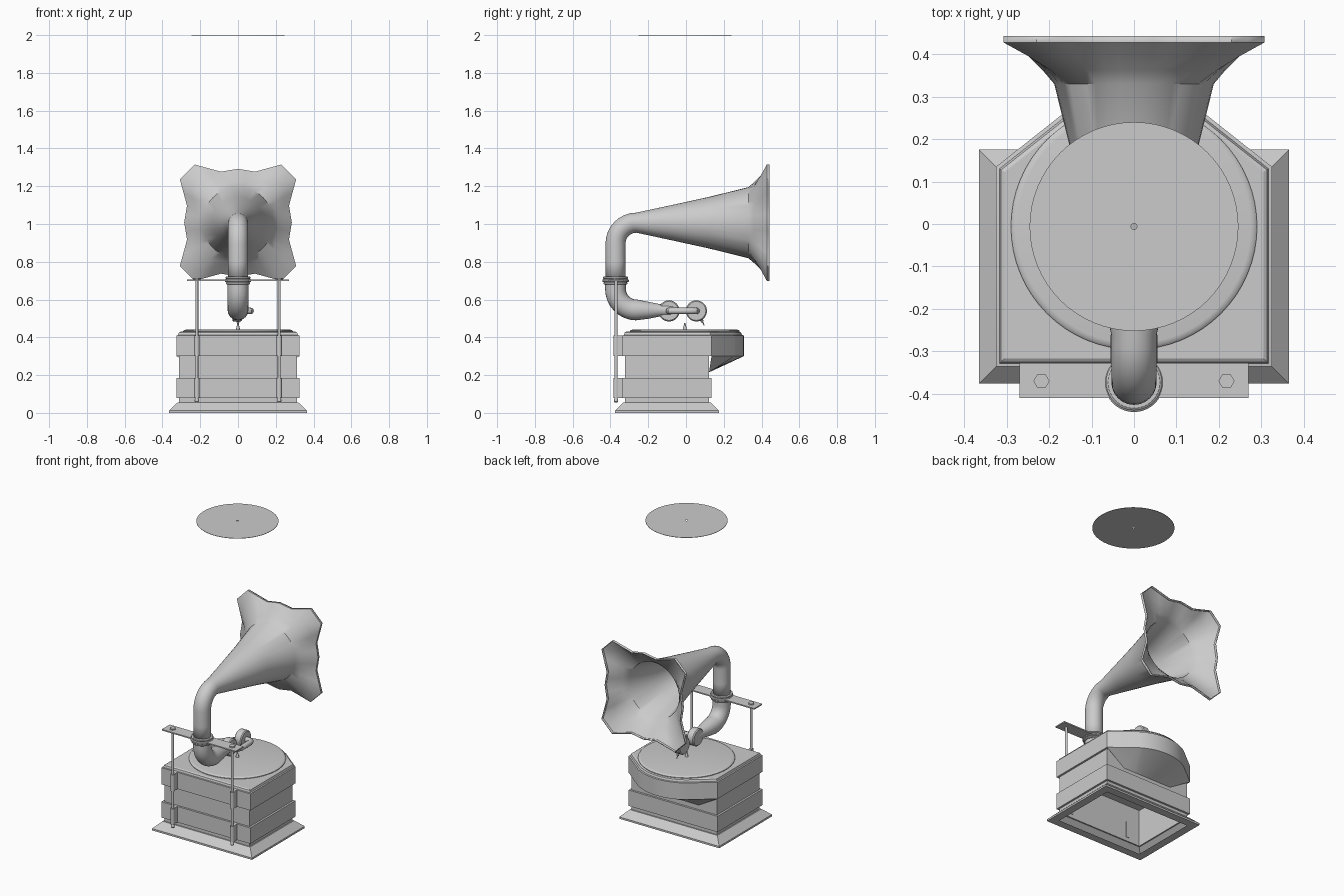
import bpy, bmesh
from math import sin, cos, pi, atan2, hypot, radians
from mathutils import Vector as V

if "Cube" in bpy.data.objects:
    bpy.data.objects.remove(bpy.data.objects["Cube"])


def loft(name, rings, closed=True, cap0=False, cap1=False, smooth=35):
    """Skin a list of equal-length rings (counter-clockwise about the path)."""
    bm = bmesh.new()
    rows = [[bm.verts.new(p) for p in r] for r in rings]
    n = len(rows[0])
    for a, b in zip(rows, rows[1:]):
        for j in range(n if closed else n - 1):
            k = (j + 1) % n
            bm.faces.new((a[j], a[k], b[k], b[j]))
    if cap0:
        bm.faces.new(rows[0][::-1])
    if cap1:
        bm.faces.new(rows[-1])
    me = bpy.data.meshes.new(name)
    bm.to_mesh(me)
    bm.free()
    ob = bpy.data.objects.new(name, me)
    bpy.context.collection.objects.link(ob)
    if smooth:
        me.shade_smooth()
        me.set_sharp_from_angle(angle=radians(smooth))
    return ob


def sweep_rings(path, radii, axis, angles):
    pts, X, out = [V(p) for p in path], V(axis), []
    for i, p in enumerate(pts):
        t = (pts[min(i + 1, len(pts) - 1)] - pts[max(i - 1, 0)]).normalized()
        n = t.cross(X)
        out.append([p + radii[i] * (cos(a) * X + sin(a) * n) for a in angles])
    return out


def circle(n):
    return [2 * pi * i / n for i in range(n)]


def tube(name, path, radii, axis=(1, 0, 0), n=24):
    if not isinstance(radii, (list, tuple)):
        radii = [radii] * len(path)
    return loft(name, sweep_rings(path, radii, axis, circle(n)), True, True, True)


def lathe(name, prof, c=(0, 0), n=48, smooth=35):
    """Revolve (radius, z) pairs about a vertical axis."""
    rings = [[(c[0] + r * cos(a), c[1] + r * sin(a), z) for a in circle(n)] for r, z in prof]
    return loft(name, rings, True, True, True, smooth)


def box(name, x0, x1, y0, y1, z0, z1):
    return loft(name, [[(x0, y0, z), (x1, y0, z), (x1, y1, z), (x0, y1, z)]
                       for z in (z0, z1)], True, True, True, 0)


def rect(d, z):
    x, y0, y1 = .312 + d, -.323 - d, .122 + d
    return [(-x, y0, z), (x, y0, z), (x, y1, z), (-x, y1, z)]


# cabinet: plinth, open-bottomed body and lower band
loft("plinth", [rect(0, 0), rect(.053, 0), rect(.053, .012), rect(.008, .055), rect(0, .055)], smooth=0)
loft("cabinet_body", [rect(0, z) for z in (.055, .30)], smooth=0)
loft("lower_band", [rect(0, .08), rect(.013, .08), rect(.013, .185), rect(0, .185)], smooth=0)

# top section with rounded bulge towards the horn mouth
a0 = atan2(.272, .175)
arc = [(.32 * cos(a0 + (pi - 2 * a0) * i / 12), -.014 + .32 * sin(a0 + (pi - 2 * a0) * i / 12))
       for i in range(13)]
front = [(.325, .135)] + arc + [(-.325, .135)]
outline = [(-.325, -.336), (.325, -.336)] + front


def top_ring(d, z):
    return [(x * (1 - d / .325), -.05 + (y + .05) * (1 - d / .3), z) for x, y in outline]


loft("upper_band", [top_ring(0, .30), top_ring(0, .41), top_ring(.008, .412), top_ring(.012, .425),
                    top_ring(.02, .43)], True, True, True, 25)
# sloping underside of the bulge
loft("bulge_underside", [[(x * .55, .122, .215) for x, y in front],
                         [(x, y, .30) for x, y in front]], closed=False, smooth=25)

# turntable, spindle, floating record
C = (0, -.006)
lathe("turntable", [(.29, .425), (.29, .434), (.285, .439), (.275, .441)], C, 64)
lathe("spindle", [(.011, .44), (.008, .455), (.005, .465), (.004, .477)], C, 12)
loft("record", [[(r * cos(a), C[1] + r * sin(a), z) for a in circle(64)]
                for r, z in ((.007, 1.998), (.246, 1.998), (.246, 2.0), (.007, 2.0), (.007, 1.998))])

# horn: elbow, cone and scalloped flare
quarter = [(.285, 0), (.27, .09), (.308, .23), (.23, .308), (.09, .27)]
rim = []
for q in range(4):
    for x, y in quarter:
        for _ in range(q):
            x, y = -y, x
        rim.append((x, y))
fine = []
for (x, y), (u, v) in zip(rim, rim[1:] + rim[:1]):
    fine += [(x, y), ((x + u) / 2, (y + v) / 2)]
angles = [atan2(y, x) for x, y in fine]
ZC, YT = 1.007, -.373
path = [(0, YT, .70), (0, YT, .80), (0, YT, .897)]
for i in range(1, 9):
    a = pi / 2 * i / 8
    path.append((0, YT + .11 * (1 - cos(a)), .897 + .11 * sin(a)))
radii = [.053] * len(path)
for y, r in ((-.1, .088), (.12, .136), (.33, .188)):
    path.append((0, y, ZC))
    radii.append(r)
rings = sweep_rings(path, radii, (1, 0, 0), angles)
for y, t in ((.362, .28), (.395, .62), (.428, 1), (.443, 1)):
    rings.append([(((1 - t) * .188 / hypot(u, v) + t) * u, y,
                   ZC - ((1 - t) * .188 / hypot(u, v) + t) * v) for u, v in fine])
horn = loft("horn", rings, smooth=40)
sol = horn.modifiers.new("wall", 'SOLIDIFY')
sol.thickness = .006
sol.offset = -1

# tone arm curving under the collar
path = [(0, YT, .71), (0, YT, .655)]
for i in range(1, 9):
    a = pi / 2 * i / 8
    path.append((0, YT + .11 * (1 - cos(a)), .655 - .11 * sin(a)))
radii = [.055] * len(path)
path += [(0, -.20, .543), (0, -.14, .543), (0, -.07, .543)]
radii += [.045, .033, .03]
tube("tone_arm", path, radii)

# joint, sound box, connecting tube and needle
for nm, y in (("arm_joint", -.09), ("sound_box", .055)):
    tube(nm, [(-.03, y, .54), (-.024, y, .54), (.016, y, .54), (.022, y, .54)],
         [.05, .056, .056, .05], (0, 0, 1), 32)
tube("connecting_tube", [(.0, -.09, .54), (.045, -.09, .54), (.06, -.083, .54), (.067, -.065, .54),
                         (.067, .03, .54), (.06, .048, .54), (.045, .055, .54), (0, .055, .54)],
     .017, (0, 0, 1), 16)
tube("needle_holder", [(0, .07, .51), (0, .088, .482)], .008, n=10)
tube("needle", [(0, .086, .485), (0, .096, .463)], [.004, .002], n=8)

# collar rings around the pipe
for i, (z, r, h) in enumerate(((.686, .064, .007), (.70, .07, .008), (.716, .066, .007))):
    lathe("collar_ring_%d" % i, [(r - .005, z - h), (r, z - h / 2), (r, z + h / 2), (r - .005, z + h)],
          (0, YT), 40)

# support plate, rods, hex nuts and rod clips
box("support_plate", -.27, .27, -.41, -.328, .698, .706)
for side, x in (("left", -.218), ("right", .218)):
    lathe(side + "_rod", [(.008, .06), (.008, .706)], (x, -.37), 14)
    lathe(side + "_top_nut", [(.019, .705), (.019, .714)], (x, -.37), 6, 0)
    lathe(side + "_foot_nut", [(.007, .055), (.011, .06), (.011, .072), (.007, .078)], (x, -.37), 12)
    for nm, z0, z1 in (("lower", .08, .185), ("upper", .30, .41)):
        lathe("%s_%s_clip" % (side, nm), [(.014, z0), (.014, z1)], (x, -.371), 14)
        box("%s_%s_clip_mount" % (side, nm), x - .01, x + .01, -.371, -.32, z0, z1)
